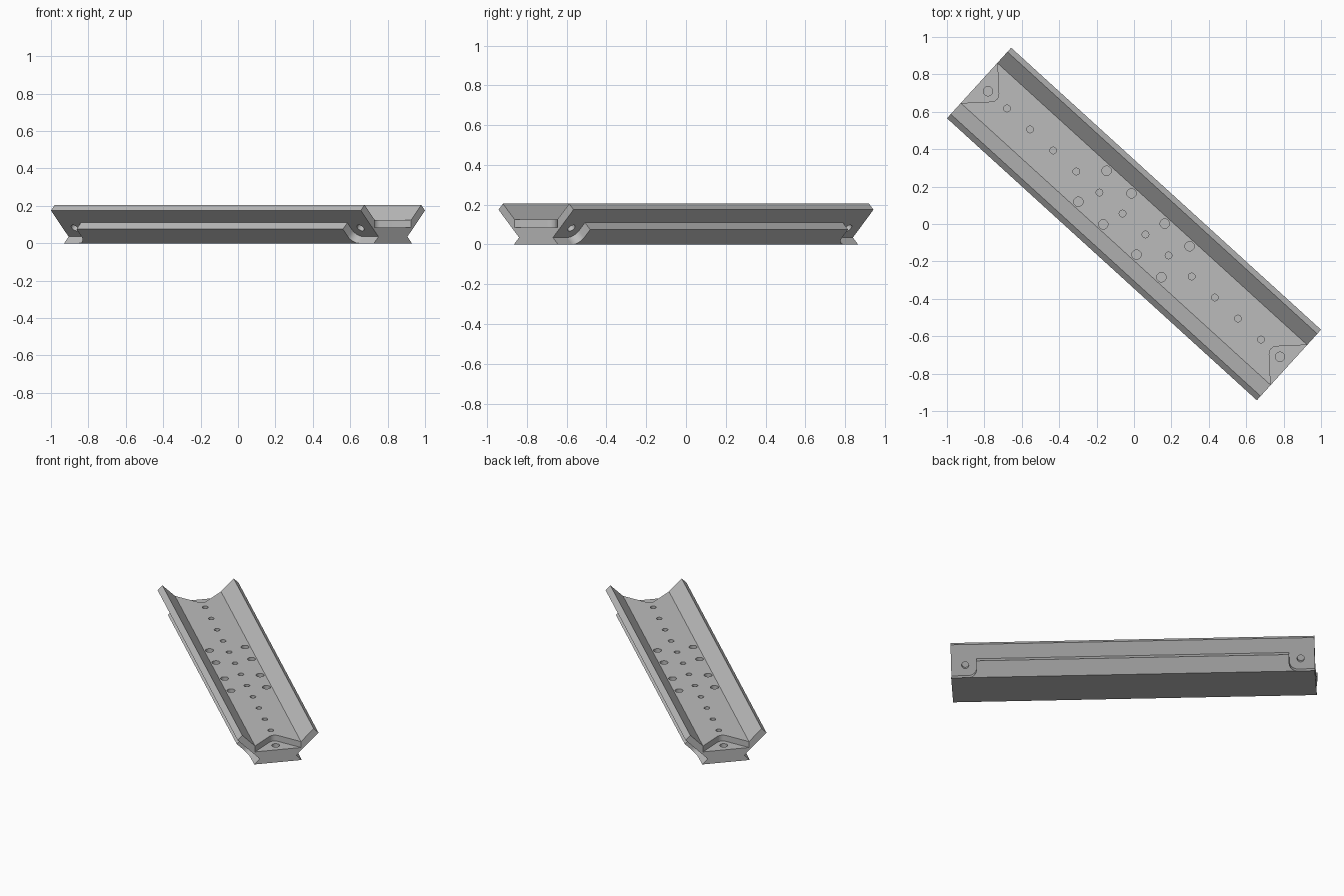
import bpy, bmesh, math
from mathutils import Matrix, Vector

cube = bpy.data.objects.get("Cube")
if cube:
    bpy.data.objects.remove(cube, do_unlink=True)

HALF = 1.12                                     # half length of the rail
TURN = Matrix.Rotation(math.radians(-42.3), 4, 'Z')

grey = bpy.data.materials.new("plain_grey")
grey.use_nodes = True
grey.diffuse_color = (0.5, 0.5, 0.5, 1)
grey.node_tree.nodes["Principled BSDF"].inputs["Base Color"].default_value = (0.5, 0.5, 0.5, 1)


def prism(bm, points, offset):
    """Extrude a closed outline of 3D points along an offset."""
    face = bm.faces.new([bm.verts.new(p) for p in points])
    ret = bmesh.ops.extrude_face_region(bm, geom=[face])
    moved = [g for g in ret["geom"] if isinstance(g, bmesh.types.BMVert)]
    bmesh.ops.translate(bm, verts=moved, vec=Vector(offset))


def drill(bm, centre, radius, depth, axis=(0, 0, 1)):
    """Add a cylinder reaching equally to both sides of the surface point."""
    turn = Vector((0, 0, 1)).rotation_difference(Vector(axis)).to_matrix().to_4x4()
    bmesh.ops.create_cone(bm, cap_ends=True, segments=24, radius1=radius, radius2=radius,
                          depth=2 * depth, matrix=Matrix.Translation(centre) @ turn)


def finish(name, bm):
    bmesh.ops.recalc_face_normals(bm, faces=bm.faces)
    mesh = bpy.data.meshes.new(name)
    bm.to_mesh(mesh)
    bm.free()
    mesh.materials.append(grey)
    obj = bpy.data.objects.new(name, mesh)
    bpy.context.collection.objects.link(obj)
    return obj


def cut(target, bm):
    """Subtract a temporary cutter from the target."""
    cutter = finish("cutter", bm)
    cutter.hide_render = True
    mod = target.modifiers.new("cut", 'BOOLEAN')
    mod.operation, mod.solver, mod.object = 'DIFFERENCE', 'EXACT', cutter
    bpy.context.view_layer.objects.active = target
    bpy.ops.object.modifier_apply(modifier=mod.name)
    bpy.data.objects.remove(cutter, do_unlink=True)


# Channel with flared sides and a flared foot
FLOOR, POCKET = 0.125, 0.085
half = [(0.15, 0), (0.115, 0.035), (0.255, 0.175), (0.225, 0.205), (0.145, FLOOR)]
section = half + [(-y, z) for y, z in reversed(half)]
bm = bmesh.new()
prism(bm, [(-HALF, y, z) for y, z in section], (2 * HALF, 0, 0))
rail = finish("channel_rail", bm)

# Rounded triangular pockets at both ends of the floor
R = 0.04
outline = [(-0.05, 0.145), (0, 0.145)]
for i in range(9):
    a = math.radians(45 - 90 * i / 8)
    outline.append((0.145 - R * math.sqrt(2) + R * math.cos(a), R * math.sin(a)))
outline += [(0, -0.145), (-0.05, -0.145)]
bm = bmesh.new()
for s in (-1, 1):
    prism(bm, [(s * (HALF - d), y, POCKET) for d, y in outline], (0, 0, FLOOR - POCKET + 0.001))
cut(rail, bm)

# Blind holes in the floor, the pockets and the sloped sides
bm = bmesh.new()
for s in (-1, 1):
    for k in range(6):
        drill(bm, (s * (0.083 + 0.167 * k), 0, FLOOR), 0.018, 0.05)
    drill(bm, (s * (HALF - 0.065), 0, POCKET), 0.025, 0.05)
    for t in (-1, 1):
        for x in (0.12, 0.3):
            drill(bm, (s * x, t * 0.112, FLOOR), 0.025, 0.05)
        drill(bm, (s * (HALF - 0.087), t * 0.162, 0.082), 0.022, 0.03, (0, t, -1))
cut(rail, bm)

# Raised pads on the sloped sides, with filleted notches at the ends
RISE, INSET, FILLET = 0.106, 0.157, 0.05
edge = [(HALF - INSET, RISE)]
for i in range(9):
    a = math.radians(180 + 90 * i / 8)
    edge.append((HALF - INSET + FILLET * (1 + math.cos(a)), FILLET * (1 + math.sin(a))))
edge += [(-x, w) for x, w in reversed(edge)]
q = math.sqrt(0.5)
pads = []
for name, t in (("left_pad", 1), ("right_pad", -1)):
    bm = bmesh.new()
    prism(bm, [(x, t * (0.115 + w * q), 0.035 + w * q) for x, w in edge], (0, t * 0.035, -0.035))
    pads.append(finish(name, bm))

# Turn the rail diagonally and smooth only the round surfaces
for obj in [rail] + pads:
    obj.data.transform(TURN)
    bpy.ops.object.select_all(action='DESELECT')
    obj.select_set(True)
    bpy.context.view_layer.objects.active = obj
    bpy.ops.object.shade_smooth_by_angle(angle=math.radians(30))
